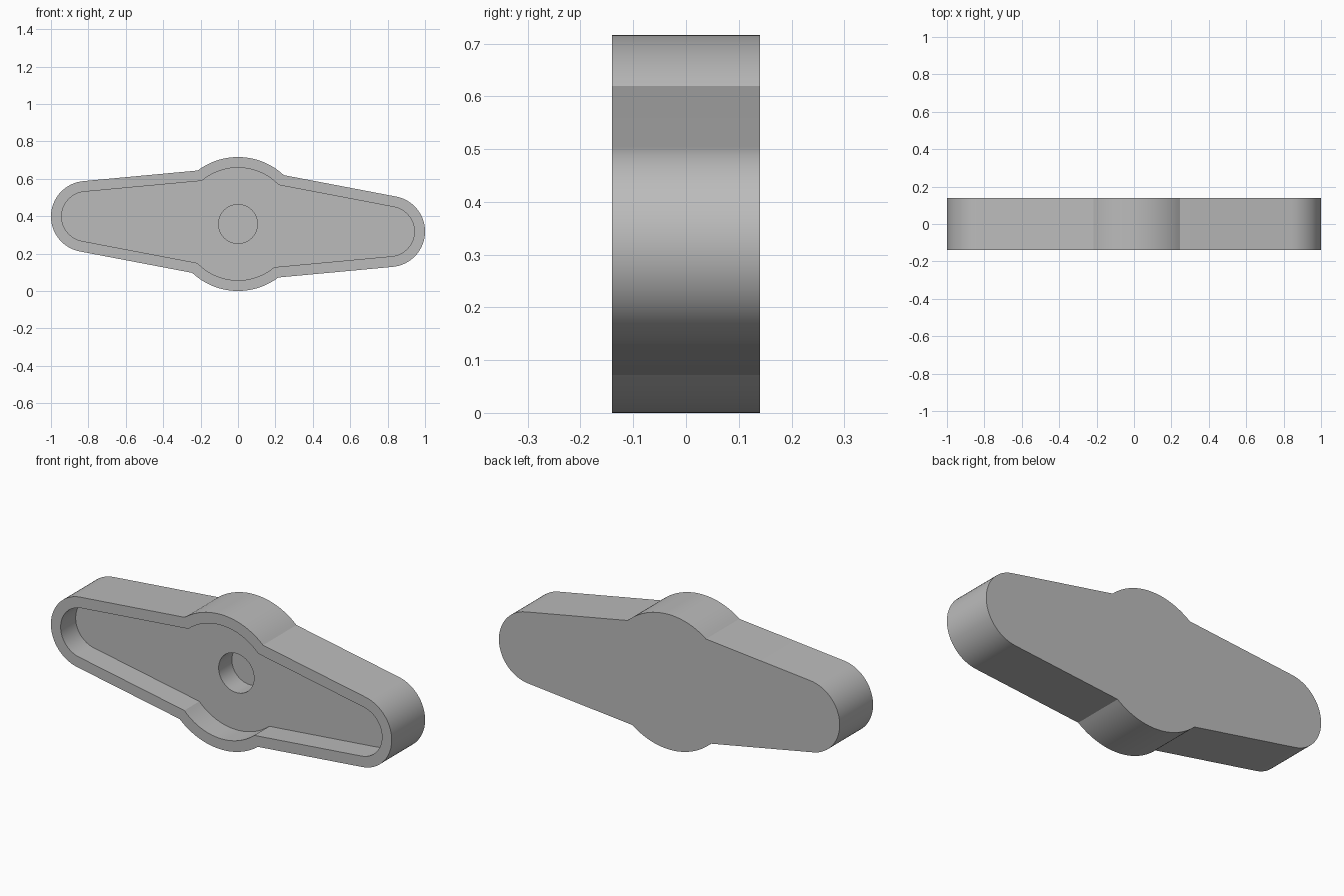
import bpy, bmesh
from math import radians, degrees, acos, cos, sin

if "Cube" in bpy.data.objects:
    bpy.data.objects.remove(bpy.data.objects["Cube"])

MID_Z = 0.358            # height of the hub axis
HUB_R, END_R = 0.358, 0.19
END_X, END_Z = -0.81, 0.04   # arm end centre relative to the hub
WALL = 0.057
FRONT, BACK = -0.14, 0.14
FLOOR, HOLE_FLOOR = -0.014, 0.097
TOP_DIR, LOW_DIR = 95.3, 259.2   # directions the two arm sides face


def arc(cx, cz, r, a, b, n):
    steps = [radians(a + (b - a) * i / n) for i in range(n + 1)]
    return [(cx + r * cos(t), cz + r * sin(t)) for t in steps]


def outline(inset):
    """Round hub with two tapered arms, one half turned to make the other."""
    hub, end = HUB_R - inset, END_R - inset

    def notch(direction):
        t = radians(direction)
        return degrees(acos((END_X * cos(t) + END_Z * sin(t) + end) / hub))

    left = TOP_DIR + notch(TOP_DIR)
    right = LOW_DIR - notch(LOW_DIR) - 180
    half = arc(END_X, END_Z, end, LOW_DIR, TOP_DIR, 32)
    half += arc(0, 0, hub, left, right, 24)
    return half + [(-x, -z) for x, z in half]


bm = bmesh.new()


def ring(points, y):
    return [bm.verts.new((x, y, MID_Z + z)) for x, z in points]


def bridge(a, b):
    for i in range(len(a)):
        j = (i + 1) % len(a)
        bm.faces.new((a[i], a[j], b[j], b[i]))


outer, inner = outline(0), outline(WALL)
circle = arc(0, 0, 0.104, 0, 360, 48)[:-1]

# Outer shell, rim and pocket walls
back = ring(outer, BACK)
front = ring(outer, FRONT)
lip = ring(inner, FRONT)
floor = ring(inner, FLOOR)
bm.faces.new(back)
bridge(back, front)
bridge(front, lip)
bridge(lip, floor)

# Blind hole in the pocket floor
hole = ring(circle, FLOOR)
hole_end = ring(circle, HOLE_FLOOR)
bridge(hole, hole_end)
bm.faces.new(hole_end)

# Pocket floor around the hole
edges = [bm.edges.get((r[i - 1], r[i])) for r in (floor, hole) for i in range(len(r))]
bmesh.ops.triangle_fill(bm, edges=edges, use_beauty=True, normal=(0, -1, 0))
bmesh.ops.recalc_face_normals(bm, faces=bm.faces)

mesh = bpy.data.meshes.new("handle_body")
bm.to_mesh(mesh)
bm.free()
body = bpy.data.objects.new("handle_body", mesh)
bpy.context.collection.objects.link(body)

# Plain grey
grey = bpy.data.materials.new("grey")
grey.use_nodes = True
colour = (0.5, 0.5, 0.5, 1)
grey.diffuse_color = colour
grey.node_tree.nodes["Principled BSDF"].inputs["Base Color"].default_value = colour
mesh.materials.append(grey)

bpy.ops.object.select_all(action="DESELECT")
body.select_set(True)
bpy.context.view_layer.objects.active = body
bpy.ops.object.shade_smooth_by_angle(angle=radians(25))
